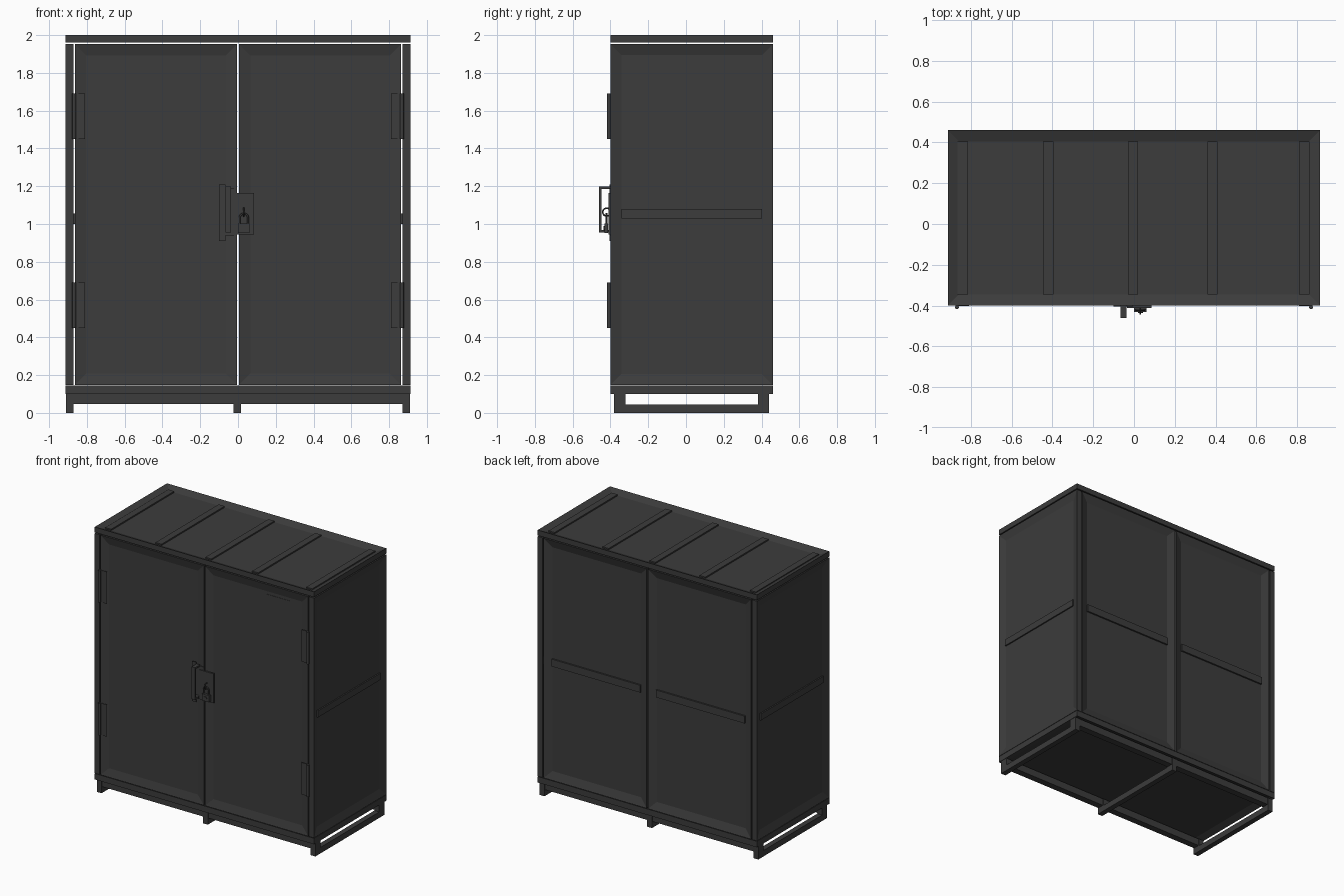
import bpy, bmesh, math
from mathutils import Vector

if "Cube" in bpy.data.objects:
    bpy.data.objects.remove(bpy.data.objects["Cube"])

steel = bpy.data.materials.new("dark_steel")
steel.diffuse_color = (0.045, 0.045, 0.045, 1)
steel.use_nodes = True
steel.node_tree.nodes["Principled BSDF"].inputs["Base Color"].default_value = steel.diffuse_color


def finish(name, bm):
    me = bpy.data.meshes.new(name)
    bmesh.ops.recalc_face_normals(bm, faces=bm.faces[:])
    bm.to_mesh(me)
    bm.free()
    me.materials.append(steel)
    ob = bpy.data.objects.new(name, me)
    bpy.context.collection.objects.link(ob)
    return ob


def box_bm(x, y, z):
    bm = bmesh.new()
    bmesh.ops.create_cube(bm, size=1)
    for v in bm.verts:
        for i, r in enumerate((x, y, z)):
            v.co[i] = (r[0] + r[1]) / 2 + v.co[i] * (r[1] - r[0])
    bm.normal_update()
    return bm


def box(name, x, y, z):
    return finish(name, box_bm(x, y, z))


def framed(name, x, y, z, axis, outward, border, recess, sheet=0.008):
    """Box with a raised border and a thin sunken sheet, on both faces."""
    bm = box_bm(x, y, z)
    size = (x, y, z)[axis][1] - (x, y, z)[axis][0]
    for f in [f for f in bm.faces if abs(f.normal[axis]) > 0.9]:
        n = Vector(f.normal)
        depth = recess if n[axis] * outward > 0 else size - recess - sheet
        bmesh.ops.inset_region(bm, faces=[f], thickness=border, use_even_offset=True)
        bmesh.ops.translate(bm, verts=f.verts[:], vec=-n * depth)
    return finish(name, bm)


def tube(name, pts, radius, cyclic=False):
    cu = bpy.data.curves.new(name, 'CURVE')
    cu.dimensions = '3D'
    cu.bevel_depth = radius
    cu.bevel_resolution = 2
    cu.use_fill_caps = True
    sp = cu.splines.new('POLY')
    sp.points.add(len(pts) - 1)
    for p, c in zip(sp.points, pts):
        p.co = (*c, 1)
    sp.use_cyclic_u = cyclic
    cu.materials.append(steel)
    ob = bpy.data.objects.new(name, cu)
    bpy.context.collection.objects.link(ob)
    return ob


F, B, W = -0.40, 0.46, 0.913       # front, back, half width
Z0, Z1 = 0.148, 1.952              # wall bottom and top


def span(s, a, b):
    return tuple(sorted((s * a, s * b)))


# roof and floor trays
framed("roof", (-W, W), (F, B), (1.96, 2.0), 2, 1, 0.055, 0.022)
for i, x in enumerate((-0.84, -0.42, -0.005, 0.385, 0.835)):
    box(f"roof_rib_{i}", (x - 0.025, x + 0.025), (-0.345, 0.405), (1.972, 1.988))
framed("floor", (-W, W), (F, B), (0.10, 0.145), 2, -1, 0.05, 0.02)

# skids and cross beams underneath
for n, x in (("left", -0.89), ("middle", -0.005), ("right", 0.89)):
    xs = (x - 0.02, x + 0.02)
    box(f"skid_{n}", xs, (-0.38, 0.44), (0, 0.045))
    for m, y in (("front", -0.38), ("back", 0.38)):
        box(f"skid_post_{n}_{m}", xs, (y, y + 0.06), (0.04, 0.1))
for m, y in (("front", -0.375), ("back", 0.385)):
    box(f"base_beam_{m}", (-0.89, 0.89), (y, y + 0.05), (0.048, 0.102))

for n, s in (("left", -1), ("right", 1)):
    # side wall with middle rail
    framed(f"{n}_side_wall", span(s, 0.872, W), (F, B), (Z0, Z1), 0, s, 0.058, 0.018)
    box(f"{n}_side_rail", span(s, 0.89, 0.905), (-0.342, 0.402), (1.03, 1.08))
    # front door and back panel
    framed(f"{n}_door", span(s, 0.005, 0.864), (F, F + 0.035), (Z0, Z1), 1, -1, 0.06, 0.015)
    framed(f"{n}_back_panel", span(s, 0.005, 0.864), (B - 0.04, B), (Z0, Z1), 1, 1, 0.06, 0.02)
    box(f"{n}_back_rail", span(s, 0.065, 0.804), (B - 0.024, B - 0.008), (1.0, 1.055))
    box(f"{n}_back_joint", span(s, 0.85, 0.88), (B - 0.035, B - 0.01), (1.0, 1.055))
    # hinges
    for m, z in (("lower", 0.57), ("upper", 1.57)):
        tube(f"{n}_{m}_hinge_pin", [(s * 0.868, -0.408, z - 0.12), (s * 0.868, -0.408, z + 0.12)], 0.01)
        box(f"{n}_{m}_hinge_leaf", span(s, 0.81, 0.868), (F - 0.003, F + 0.001), (z - 0.12, z + 0.12))

# pull handle on its backing plate
box("handle_plate_tall", (-0.10, -0.065), (F - 0.004, F + 0.002), (0.91, 1.21))
box("handle_plate_short", (-0.065, -0.006), (F - 0.004, F + 0.002), (0.94, 1.19))
box("handle_grip", (-0.065, -0.036), (-0.46, -0.448), (0.955, 1.198))
for m, z in (("lower", 0.955), ("upper", 1.186)):
    box(f"handle_{m}_leg", (-0.065, -0.036), (-0.45, F), (z, z + 0.012))

# hasp plate, staple and padlock
box("hasp_plate", (-0.035, 0.085), (-0.411, F + 0.002), (0.945, 1.165))
ring = [math.tau * i / 20 for i in range(20)]
tube("hasp_staple", [(0.03, -0.42 + 0.021 * math.cos(a), 1.063 + 0.021 * math.sin(a)) for a in ring], 0.004, True)
box("padlock_body", (0.0, 0.062), (-0.431, -0.412), (0.952, 1.002))
arch = [math.pi * i / 12 for i in range(13)]
tube("padlock_shackle",
     [(0.053, -0.421, 1.0)] + [(0.031 + 0.022 * math.cos(a), -0.421, 1.033 + 0.022 * math.sin(a)) for a in arch]
     + [(0.009, -0.421, 1.0)], 0.005)
tube("padlock_keyhole_boss", [(0.031, -0.43, 0.977), (0.031, -0.436, 0.977)], 0.012)

# blank notice plate on the right door
box("notice_plate", (0.51, 0.70), (F + 0.013, F + 0.016), (1.75, 1.87))
